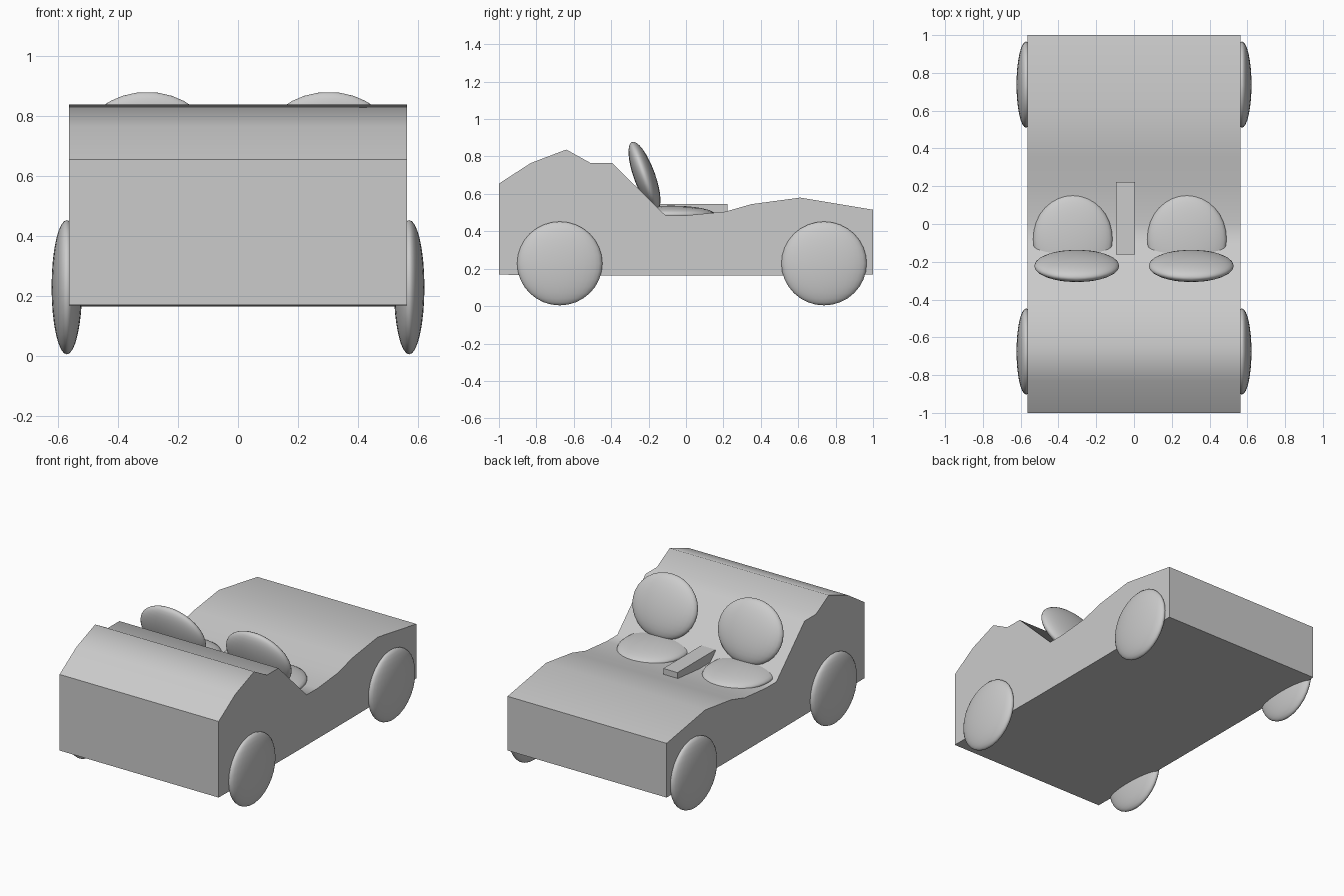
import bpy, bmesh
from math import radians
from mathutils import Matrix

cube = bpy.data.objects.get("Cube")
if cube:
    bpy.data.objects.remove(cube, do_unlink=True)

# Single plain grey
grey = bpy.data.materials.new("plain_grey")
grey.use_nodes = True
colour = (0.6, 0.6, 0.6, 1)
grey.diffuse_color = colour
grey.node_tree.nodes["Principled BSDF"].inputs["Base Color"].default_value = colour


def finish(name, bm, angle):
    bmesh.ops.recalc_face_normals(bm, faces=bm.faces)
    mesh = bpy.data.meshes.new(name)
    bm.to_mesh(mesh)
    bm.free()
    mesh.materials.append(grey)
    obj = bpy.data.objects.new(name, mesh)
    bpy.context.collection.objects.link(obj)
    bpy.ops.object.select_all(action='DESELECT')
    obj.select_set(True)
    bpy.context.view_layer.objects.active = obj
    if angle:
        bpy.ops.object.shade_smooth_by_angle(angle=radians(angle))
    return obj


def ellipsoid(name, centre, radii, tilt=0):
    bm = bmesh.new()
    bmesh.ops.create_uvsphere(bm, u_segments=32, v_segments=16, radius=1)
    bm.transform(Matrix.Translation(centre) @ Matrix.Rotation(radians(tilt), 4, 'X')
                 @ Matrix.Diagonal((*radii, 1)))
    return finish(name, bm, 60)


# Body: side profile (y, z) extruded across the width
profile = [(-1, .168), (-1, .655), (-.83, .765), (-.64, .837), (-.51, .765),
           (-.395, .765), (-.11, .485), (0, .485), (.21, .505), (.35, .545),
           (.61, .58), (1, .515), (1, .168), (.35, .163), (-.25, .163)]
half_width = .563
bm = bmesh.new()
side = bm.faces.new([bm.verts.new((-half_width, y, z)) for y, z in profile])
grown = bmesh.ops.extrude_face_region(bm, geom=[side])["geom"]
bmesh.ops.translate(bm, vec=(2 * half_width, 0, 0),
                    verts=[g for g in grown if isinstance(g, bmesh.types.BMVert)])
finish("body", bm, 50)

# Wheels and seats on each side
for label, s in (("right", -1), ("left", 1)):
    for end, y in (("front", -.675), ("rear", .738)):
        ellipsoid(f"{end}_{label}_wheel", (s * .571, y, .228), (.051, .228, .224))
    ellipsoid(f"{label}_seat_cushion", (s * .302 - .022, -.08, .49), (.21, .235, .047))
    ellipsoid(f"{label}_seat_back", (s * .303, -.222, .695), (.225, .057, .195), 20)

# Centre console between the seats
bm = bmesh.new()
bmesh.ops.create_cube(bm, size=1)
bm.transform(Matrix.Translation((-.045, .03, .508)) @ Matrix.Diagonal((.1, .385, .075, 1)))
finish("centre_console", bm, 0)
